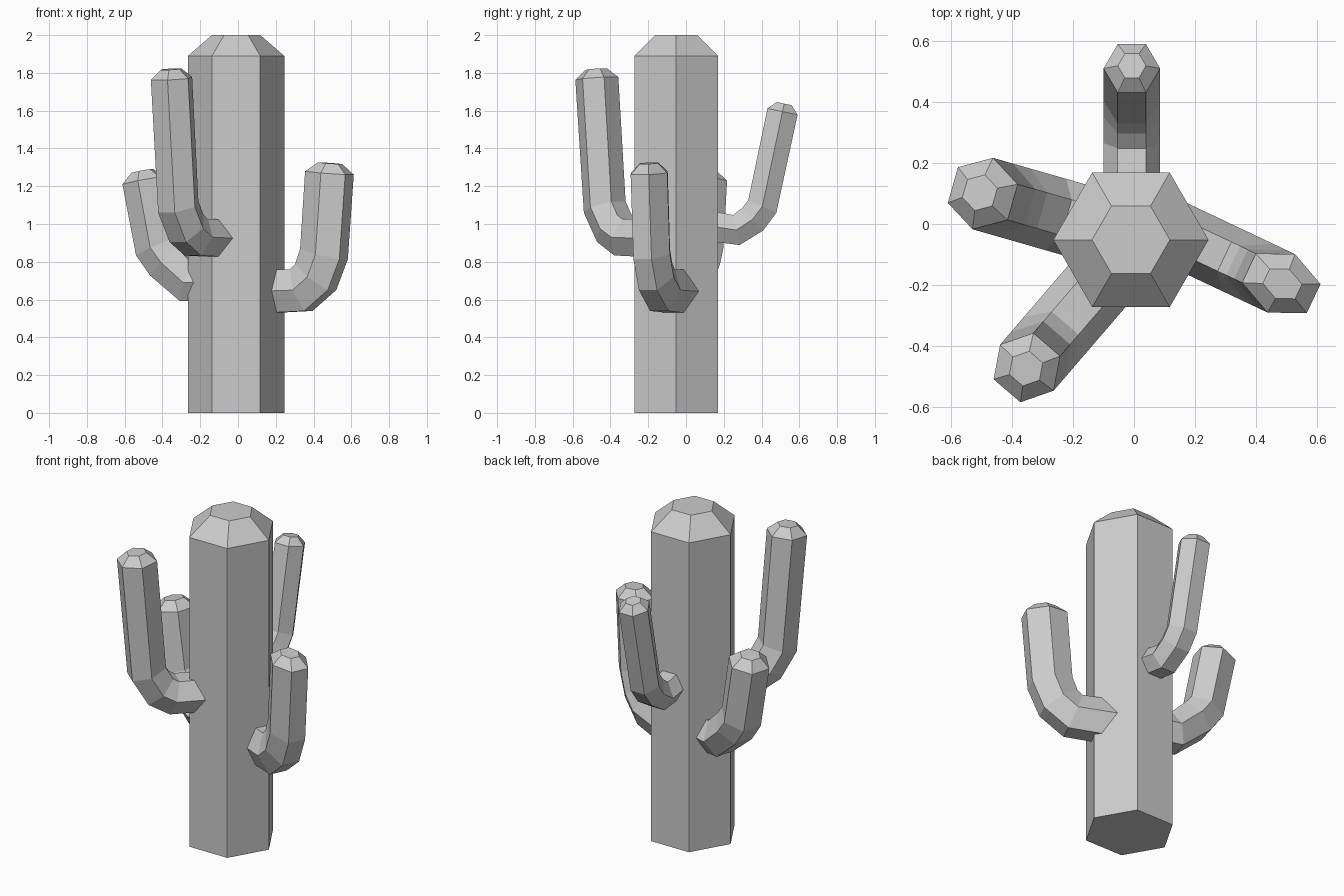
import bpy
import bmesh
from math import cos, sin, pi, radians
from mathutils import Vector

cube = bpy.data.objects.get("Cube")
if cube:
    bpy.data.objects.remove(cube)

GREY = (0.6, 0.6, 0.6, 1)
grey = bpy.data.materials.new("plain_grey")
grey.use_nodes = True
grey.diffuse_color = GREY
grey.node_tree.nodes["Principled BSDF"].inputs["Base Color"].default_value = GREY

SIDES = 6


def loft(name, rings):
    """Bridge a list of closed rings and cap both ends, with flat shading."""
    bm = bmesh.new()
    loops = [[bm.verts.new(p) for p in ring] for ring in rings]
    for low, high in zip(loops, loops[1:]):
        for i in range(SIDES):
            j = (i + 1) % SIDES
            bm.faces.new((low[i], low[j], high[j], high[i]))
    bm.faces.new(loops[0][::-1])
    bm.faces.new(loops[-1])
    bmesh.ops.recalc_face_normals(bm, faces=bm.faces)
    mesh = bpy.data.meshes.new(name)
    bm.to_mesh(mesh)
    bm.free()
    mesh.materials.append(grey)
    obj = bpy.data.objects.new(name, mesh)
    bpy.context.collection.objects.link(obj)


def hexagon(centre, side, normal, width, depth):
    """Six-sided ring with corners pointing along the side direction."""
    angles = [2 * pi * i / SIDES for i in range(SIDES)]
    return [centre + side * (width * cos(a)) + normal * (depth * sin(a)) for a in angles]


def arm(name, tip, heading, width, depth, cap, path):
    """Bent arm; path holds (distance outward from the tip, height)."""
    out = Vector((cos(radians(heading)), sin(radians(heading)), 0))
    side = Vector((-out.y, out.x, 0))
    points = [Vector((*tip, 0)) + out * s + Vector((0, 0, z)) for s, z in path]
    steps = [(b - a).normalized() for a, b in zip(points, points[1:])]
    rings = []
    for i, point in enumerate(points):
        before, after = steps[max(i - 1, 0)], steps[min(i, len(steps) - 1)]
        along = (before + after).normalized()
        rings.append(hexagon(point, side, side.cross(along), width, depth))
    # bevelled tip
    end = points[-1] + steps[-1] * cap
    rings.append(hexagon(end, side, side.cross(steps[-1]), width / 2, depth / 2))
    loft(name, rings)


# Trunk with bevelled top
X, Y = Vector((1, 0, 0)), Vector((0, 1, 0))
trunk = [(0, 0.255), (1.89, 0.255), (2, 0.128)]
loft("trunk", [hexagon(Vector((-0.01, -0.052, z)), X, Y, r, r) for z, r in trunk])

# Arms
arm("left_arm", (0.484, -0.195), -25.3, 0.106, 0.136, 0.052,
    [(-0.5, 0.64), (-0.165, 0.65), (-0.08, 0.72), (-0.032, 0.84), (0, 1.27)])
arm("front_arm", (-0.352, -0.472), 229.3, 0.116, 0.116, 0.05,
    [(-0.54, 0.92), (-0.2, 0.93), (-0.122, 0.976), (-0.055, 1.09), (0, 1.77)])
arm("right_arm", (-0.497, 0.1), 164, 0.122, 0.12, 0.052,
    [(-0.48, 0.69), (-0.25, 0.69), (-0.127, 0.797), (-0.068, 0.876), (0, 1.23)])
arm("back_arm", (-0.007, 0.511), 90, 0.093, 0.094, 0.043,
    [(-0.45, 1.0), (-0.245, 0.968), (-0.158, 1.025), (-0.107, 1.093), (0, 1.595)])
